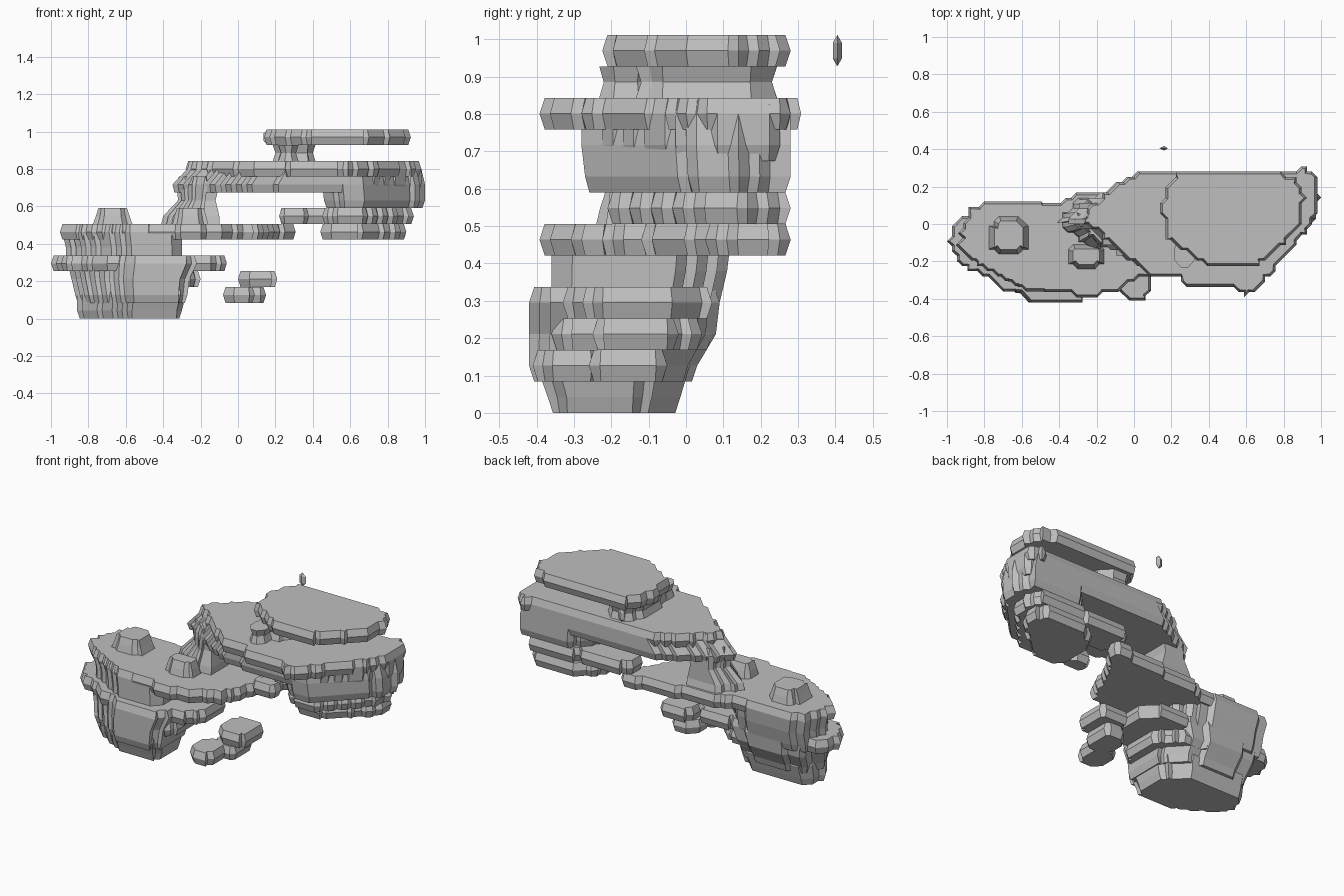
import bpy
import bmesh
from mathutils import Vector

cube = bpy.data.objects.get("Cube")
if cube:
    bpy.data.objects.remove(cube, do_unlink=True)

STEP = 0.0843   # height of one layer
CELL = 0.028    # size of the stair steps along an outline
RIM = 0.014     # bevel on exposed layer edges

stone = bpy.data.materials.new("plain_grey")
stone.use_nodes = True
grey = (0.52, 0.52, 0.52, 1)
stone.diffuse_color = grey
stone.node_tree.nodes["Principled BSDF"].inputs["Base Color"].default_value = grey


def fit(outline, box):
    """Stretch an outline into a box given as left, right, front, back."""
    left, right, front, back = box
    xs, ys = zip(*outline)
    wide, deep = max(xs) - min(xs), max(ys) - min(ys)
    return [Vector((left + (x - min(xs)) / wide * (right - left),
                    front + (y - min(ys)) / deep * (back - front)))
            for x, y in outline]


def stepped(points):
    """Turn straight edges into small stair steps on the cell grid."""
    result = []
    for a, b in zip(points, points[1:] + points[:1]):
        count = max(1, round((b - a).length / CELL))
        for i in range(count):
            p = a.lerp(b, i / count)
            q = Vector((round(p.x / CELL) * CELL, round(p.y / CELL) * CELL))
            if q not in result:
                result.append(q)
    # Drop points in the middle of straight runs
    size = len(result)
    return [p for i, p in enumerate(result)
            if abs((p - result[i - 1]).cross(result[(i + 1) % size] - p)) > CELL * CELL / 10]


def inset(points, amount):
    """Move a closed outline inwards along its corner normals."""
    area = sum(a.cross(b) for a, b in zip(points, points[1:] + points[:1]))
    side = 1 if area > 0 else -1
    moved = []
    for i, p in enumerate(points):
        along = points[(i + 1) % len(points)] - points[i - 1]
        normal = Vector((-along.y, along.x)).normalized() * side
        moved.append(p + normal * amount)
    return moved


def stack(name, outline, first, boxes=None, rim=RIM):
    """Loft of one outline through a box at the middle of each layer."""
    base = [Vector(p) for p in outline]
    if boxes:
        base = fit(outline, max(boxes, key=lambda b: b[1] - b[0]))
    base = stepped(base)
    shapes = [fit(base, box) for box in boxes] if boxes else [base]
    levels = [(first, inset(shapes[0], rim))]
    levels += [(first + i + 0.5, shape) for i, shape in enumerate(shapes)]
    levels.append((first + len(shapes), inset(shapes[-1], rim)))

    bm = bmesh.new()
    rings = [[bm.verts.new((p.x, p.y, level * STEP)) for p in shape]
             for level, shape in levels]
    for low, high in zip(rings, rings[1:]):
        for i in range(len(low)):
            bm.faces.new((low[i - 1], low[i], high[i], high[i - 1]))
    bm.faces.new(rings[0][::-1])
    bm.faces.new(rings[-1])
    bmesh.ops.recalc_face_normals(bm, faces=bm.faces)
    mesh = bpy.data.meshes.new(name)
    bm.to_mesh(mesh)
    bm.free()
    mesh.materials.append(stone)
    bpy.context.collection.objects.link(bpy.data.objects.new(name, mesh))


# Outlines seen from above
body = [(-0.87, -0.13), (-0.82, 0), (-0.6, 0.03), (-0.4, 0), (-0.28, -0.13),
        (-0.28, -0.36), (-0.34, -0.42), (-0.57, -0.41), (-0.64, -0.36), (-0.8, -0.27)]
low_shelf = [(-0.94, -0.1), (-0.88, 0), (-0.72, 0.12), (-0.4, 0.12), (-0.3, 0.16),
             (0, 0.19), (0.28, 0.22), (0.31, 0.16), (0.22, 0.02), (0.14, -0.14),
             (0.07, -0.28), (-0.03, -0.3), (-0.08, -0.37), (-0.3, -0.39),
             (-0.36, -0.36), (-0.6, -0.34), (-0.78, -0.25), (-0.9, -0.18)]
high_shelf = [(-0.28, 0.04), (-0.24, 0.09), (-0.1, 0.21), (0.05, 0.28), (0.85, 0.28),
              (0.92, 0.31), (0.97, 0.25), (0.99, 0.1), (0.93, -0.02), (0.75, -0.25),
              (0.66, -0.34), (0.6, -0.39), (0.53, -0.34), (0.28, -0.33),
              (0.25, -0.27), (0.08, -0.27), (-0.05, -0.17)]
shelf_core = [(-0.35, 0.02), (-0.27, 0.1), (-0.1, 0.2), (0.05, 0.28), (0.85, 0.28),
              (0.97, 0.23), (0.98, 0.1), (0.92, -0.02), (0.75, -0.2), (0.62, -0.28),
              (0.25, -0.27), (0.08, -0.25), (-0.05, -0.18), (-0.2, -0.07)]
right_body = [(0.46, -0.2), (0.45, 0.02), (0.5, 0.17), (0.62, 0.27), (0.94, 0.28),
              (1, 0.15), (0.97, 0.03), (0.85, -0.1), (0.68, -0.27), (0.55, -0.28)]
cap = [(0.14, 0.1), (0.18, 0.2), (0.23, 0.28), (0.77, 0.28), (0.86, 0.24), (0.91, 0.14),
       (0.9, 0), (0.8, -0.1), (0.72, -0.18), (0.66, -0.22), (0.38, -0.22),
       (0.3, -0.16), (0.18, -0.08), (0.16, 0)]
column = [(-0.4, 0.02), (-0.28, 0.12), (-0.14, 0.12), (-0.12, -0.08), (-0.24, -0.1)]
pebble = [(-2, -1), (-2, 1), (-1, 2), (1, 2), (2, 1), (2, -1), (1, -2), (-1, -2)]

# Lower left mass, from its foot up to the shelf
stack("body_foot", body, 0, [(-0.86, -0.3, -0.37, -0.015),
                             (-0.86, -0.28, -0.4, 0.01)])
stack("lower_body", body, 1, [
    (-0.87, -0.27, -0.42, 0.03),
    (-0.89, -0.26, -0.42, 0.08),
    (-0.91, -0.22, -0.42, 0.09)])
stack("upper_body", body, 3, [
    (-0.92, -0.3, -0.36, 0.09),
    (-0.92, -0.3, -0.36, 0.11),
    (-0.94, -0.3, -0.36, 0.12)])
stack("body_low_ledge", body, 2, [(-0.7, -0.2, -0.36, 0.07)])
stack("body_side_ledge", pebble, 3, [(-0.42, -0.06, -0.33, 0.07)])
stack("body_end_ledge", body, 3, [(-1, -0.4, -0.36, 0.07)])
stack("lower_shelf", low_shelf, 5)
stack("shelf_bump", pebble, 5, [(-0.79, -0.55, -0.17, 0.05),
                                (-0.76, -0.58, -0.15, 0.03)])

# Column joining the two shelves, with a small mound in front
stack("joining_column", column, 5, [
    (-0.42, -0.1, -0.16, 0.15),
    (-0.4, -0.1, -0.14, 0.13),
    (-0.32, -0.12, -0.11, 0.13),
    (-0.33, -0.1, -0.11, 0.13)])
stack("column_mound", pebble, 5, [(-0.36, -0.15, -0.25, -0.1),
                                  (-0.34, -0.17, -0.23, -0.12)])

# Upper right mass, stepping out towards its wide shelf
stack("right_body_foot", right_body, 5, [(0.44, 0.9, -0.12, 0.28)])
stack("right_body_step", right_body, 6, [(0.45, 0.94, -0.21, 0.28)])
stack("right_body", right_body, 7, [
    (0.46, 1, -0.27, 0.28),
    (0.45, 1, -0.28, 0.28),
    (0.45, 0.98, -0.28, 0.28)])
stack("upper_shelf_core", shelf_core, 8, [
    (-0.35, 0.98, -0.28, 0.28),
    (-0.27, 0.98, -0.28, 0.28)])
stack("upper_shelf", high_shelf, 9)
stack("hanging_plate_back", pebble, 6, [(0.22, 0.6, 0.05, 0.26)])
stack("hanging_plate_front", pebble, 6, [(0.22, 0.38, -0.2, -0.09)])

# Cap on narrow necks
stack("cap_neck_back", pebble, 10, [(0.2, 0.4, -0.12, 0.23)], rim=-RIM)
stack("cap_neck_front", pebble, 10, [(0.23, 0.31, -0.22, -0.1)], rim=-RIM)
stack("cap", cap, 11)

# Loose rock with a low toe in front
stack("loose_rock_toe", pebble, 1, [(-0.08, 0.09, -0.41, -0.2)])
stack("loose_rock_base", pebble, 1, [(-0.02, 0.15, -0.26, -0.05)])
stack("loose_rock", pebble, 2, [(0, 0.21, -0.25, -0.02)])

# Small chip floating behind the cap
bpy.ops.mesh.primitive_uv_sphere_add(segments=4, ring_count=2, radius=1,
                                     location=(0.16, 0.405, 11.5 * STEP))
chip = bpy.context.object
chip.name = "floating_chip"
chip.scale = (0.026, 0.014, STEP / 2)
chip.data.materials.append(stone)
